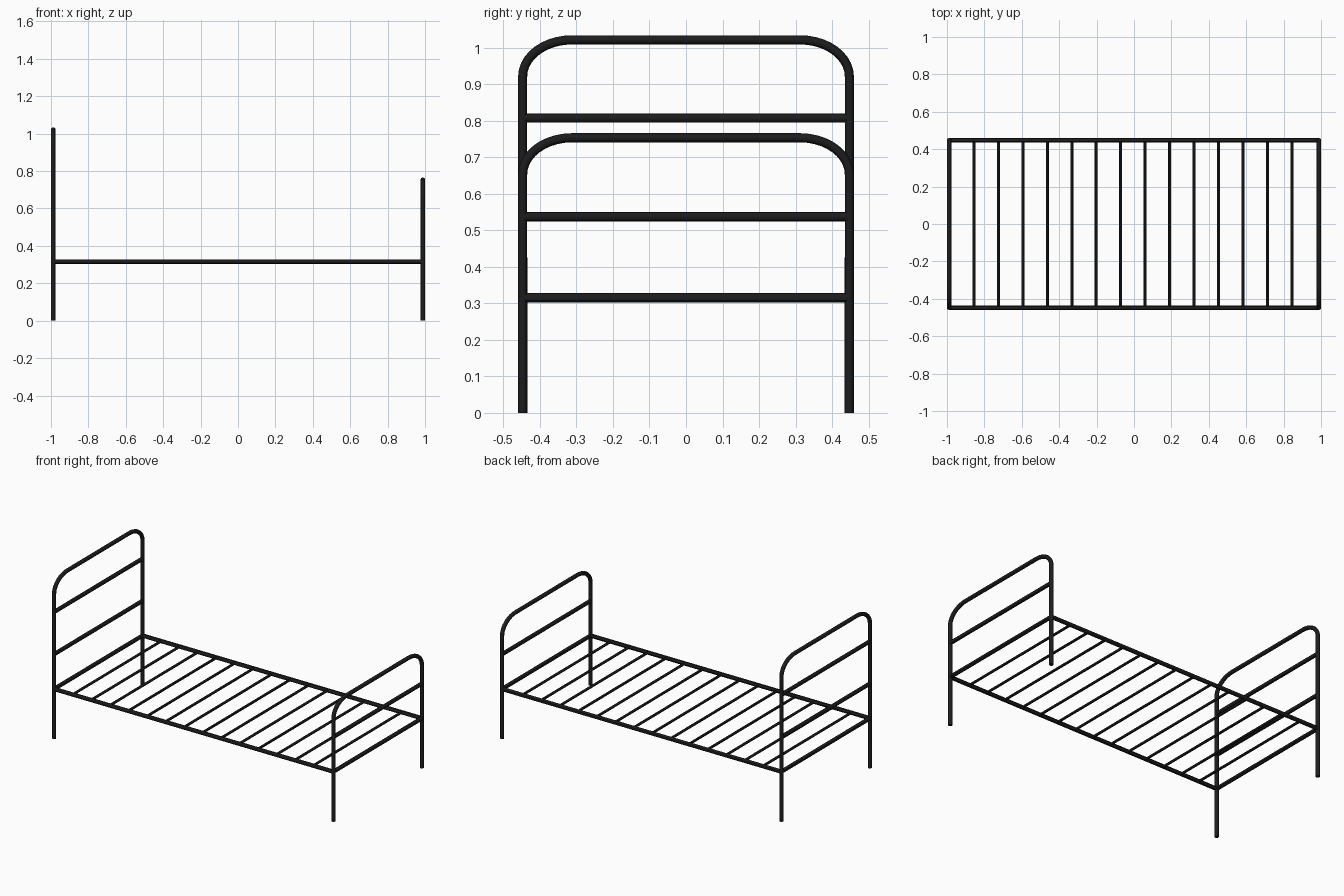
import bpy
from math import sin, cos, pi

if "Cube" in bpy.data.objects:
    bpy.data.objects.remove(bpy.data.objects["Cube"])

X, Y = 0.988, 0.447      # post centre lines
R, SLAT_R = 0.0125, 0.008
DECK_Z = 0.315

black = bpy.data.materials.new("black_metal")
black.diffuse_color = (0.012, 0.012, 0.012, 1)
black.use_nodes = True
black.node_tree.nodes["Principled BSDF"].inputs["Base Color"].default_value = black.diffuse_color


def tube(name, points, radius=R):
    """Round capped tube swept along a path."""
    cu = bpy.data.curves.new(name, 'CURVE')
    cu.dimensions = '3D'
    cu.bevel_depth = radius
    cu.bevel_resolution = 4
    cu.use_fill_caps = True
    sp = cu.splines.new('POLY')
    sp.points.add(len(points) - 1)
    for p, co in zip(sp.points, points):
        p.co = (*co, 1)
    ob = bpy.data.objects.new(name, cu)
    bpy.context.collection.objects.link(ob)
    cu.materials.append(black)
    bpy.ops.object.select_all(action='DESELECT')
    ob.select_set(True)
    bpy.context.view_layer.objects.active = ob
    bpy.ops.object.convert(target='MESH')
    bpy.ops.object.shade_smooth_by_angle()


def end_frame(name, x, top, bars):
    """Legs and arched top in one bent tube, plus cross bars."""
    a, b, n = 0.135, 0.1, 10
    corner = [(Y - a + a * cos(t), top - b + b * sin(t))
              for t in (pi / 2 * i / n for i in range(n + 1))]
    half = [(Y, 0)] + corner
    path = half + [(-y, z) for y, z in reversed(half)]
    tube(name + "_frame", [(x, y, z) for y, z in path])
    for i, z in enumerate(bars):
        tube(f"{name}_bar_{i + 1}", [(x, -Y, z), (x, Y, z)])


# Headboard and footboard
end_frame("headboard", -X, 1.021, (DECK_Z, 0.537, 0.807))
end_frame("footboard", X, 0.753, (DECK_Z, 0.537))

# Side rails
for side, y in (("front", -Y), ("back", Y)):
    tube(side + "_side_rail", [(-X, y, DECK_Z), (X, y, DECK_Z)])

# Slats
for i in range(14):
    x = -0.856 + i * 0.1308
    tube(f"slat_{i + 1}", [(x, -Y, DECK_Z), (x, Y, DECK_Z)], SLAT_R)
